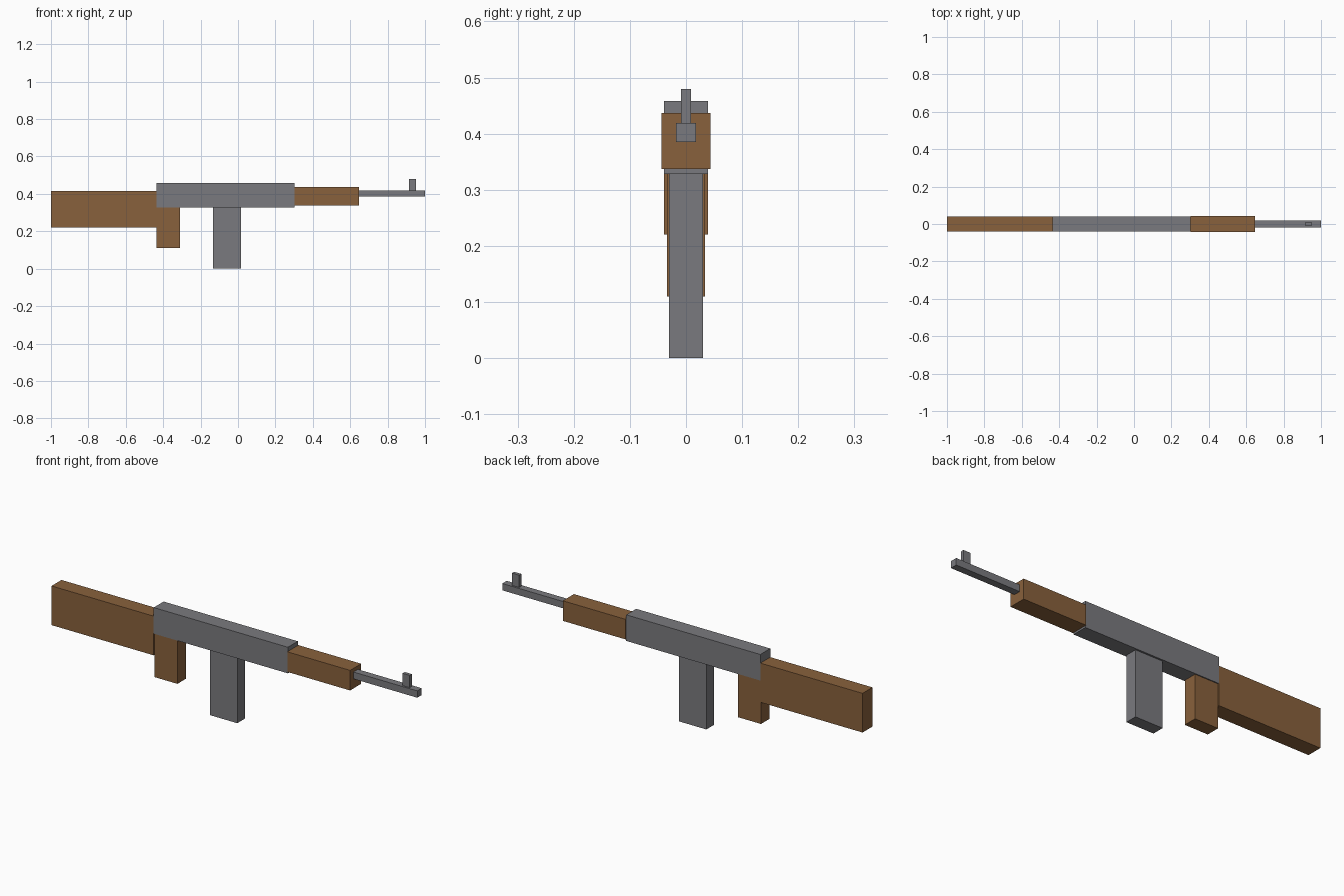
import bpy

cube = bpy.data.objects.get("Cube")
if cube:
    bpy.data.objects.remove(cube, do_unlink=True)


def make_material(name, rgb):
    mat = bpy.data.materials.new(name)
    mat.use_nodes = True
    colour = (*rgb, 1.0)
    mat.diffuse_color = colour
    bsdf = next(n for n in mat.node_tree.nodes if n.type == 'BSDF_PRINCIPLED')
    bsdf.inputs["Base Color"].default_value = colour
    return mat


def box(name, x, z, half_width, mat):
    """Box spanning x and z ranges, centred on y = 0."""
    bpy.ops.mesh.primitive_cube_add(size=1)
    obj = bpy.context.object
    obj.name = name
    size = (x[1] - x[0], 2 * half_width, z[1] - z[0])
    centre = ((x[0] + x[1]) / 2, 0, (z[0] + z[1]) / 2)
    for v in obj.data.vertices:
        v.co = [c + p * s for c, p, s in zip(centre, v.co, size)]
    obj.data.materials.append(mat)
    return obj


wood = make_material("brown wood", (0.25, 0.12, 0.045))
metal = make_material("grey metal", (0.195, 0.195, 0.21))

# Wooden furniture
box("stock", (-1.0, -0.437), (0.22, 0.415), 0.039, wood)
box("grip", (-0.437, -0.31), (0.11, 0.328), 0.034, wood)
box("handguard", (0.302, 0.648), (0.337, 0.437), 0.0435, wood)

# Metal parts
box("receiver", (-0.437, 0.302), (0.328, 0.458), 0.039, metal)
box("magazine", (-0.133, 0.017), (0.0, 0.328), 0.03, metal)
box("barrel", (0.648, 1.0), (0.385, 0.419), 0.0175, metal)
box("front_sight", (0.913, 0.952), (0.419, 0.48), 0.0085, metal)
